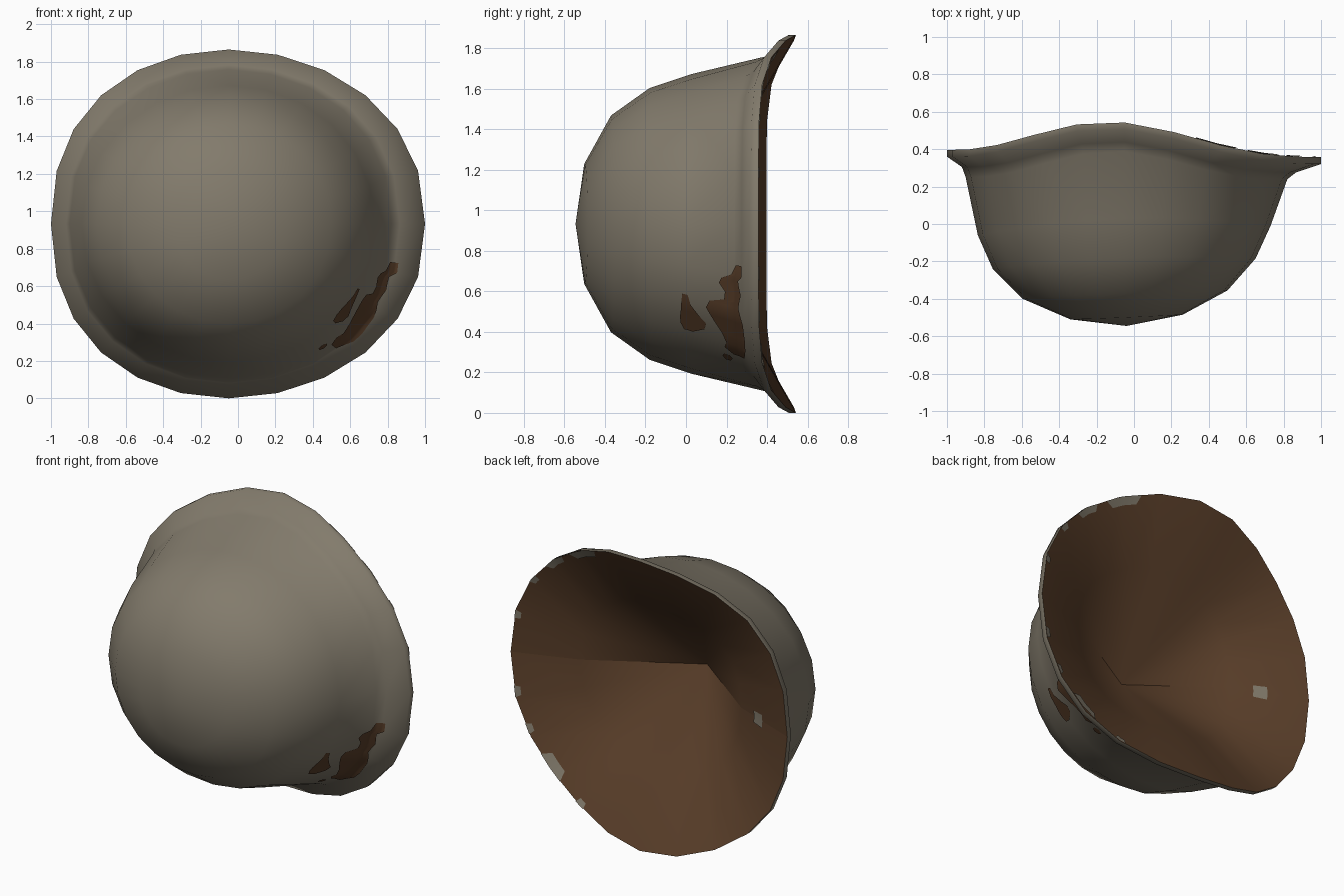
import bpy, math

if "Cube" in bpy.data.objects:
    bpy.data.objects.remove(bpy.data.objects["Cube"])

N = 24
ZC = 0.9325
TOPX = -0.05


def material(name, rgb):
    m = bpy.data.materials.new(name)
    m.diffuse_color = (*rgb, 1)
    m.use_nodes = True
    m.node_tree.nodes["Principled BSDF"].inputs["Base Color"].default_value = m.diffuse_color
    return m


GREY = material("weathered grey", (0.225, 0.198, 0.150))
BROWN = material("leather brown", (0.104, 0.050, 0.023))

# Shell rings: left x, left y, right x, right y, top y, half height, peak power
RINGS = [
    (-0.04, -0.545, -0.04, -0.545, -0.545, 0.0, 2),
    (-0.34, -0.51, 0.26, -0.485, -0.50, 0.30, 2),
    (-0.595, -0.40, 0.50, -0.355, -0.37, 0.535, 2),
    (-0.755, -0.24, 0.65, -0.185, -0.18, 0.67, 2),
    (-0.835, -0.06, 0.73, -0.01, 0.03, 0.74, 2),
    (-0.90, 0.25, 0.82, 0.24, 0.39, 0.825, 6),
    (-0.92, 0.305, 0.865, 0.275, 0.44, 0.85, 6),
    (-1.0, 0.36, 1.0, 0.32, 0.51, ZC, 6),
    (-1.0, 0.397, 1.0, 0.357, 0.545, ZC, 6),
]


def ring_point(i, t):
    xl, yl, xr, yr, yt, rz, p = RINGS[i]
    c, s = math.cos(t), math.sin(t)
    mx, my = (xl + xr) / 2, (yl + yr) / 2
    x = mx + (xr - xl) / 2 * c + (TOPX - mx) * s * s
    # the brim peaks lean slightly to the left
    lean = 0.07 if p == 6 else 0
    peak = abs(math.sin(math.acos(max(-1, min(1, c))) - lean)) ** p
    y = my + (yr - yl) / 2 * c + (yt - my) * peak
    z = ZC + rz * math.copysign(abs(s) ** (0.88 if i > 4 else 0.96), s)
    return (x, y, z)


def mix(a, b, f):
    return tuple(u + (v - u) * f for u, v in zip(a, b))


def facet_point(i, t):
    """Point on the straight-sided ring polygon."""
    k = t / (2 * math.pi) * N
    j = math.floor(k)
    return mix(ring_point(i, j * 2 * math.pi / N),
               ring_point(i, (j + 1) * 2 * math.pi / N), k - j)


def shell_point(s, deg):
    i = int(s)
    t = math.radians(deg)
    return mix(facet_point(i, t), facet_point(i + 1, t), s - i)


def make(name, verts, faces, mat, sharp_angle=60):
    me = bpy.data.meshes.new(name)
    me.from_pydata(verts, [], faces)
    me.materials.append(mat)
    ob = bpy.data.objects.new(name, me)
    bpy.context.collection.objects.link(ob)
    bpy.ops.object.select_all(action='DESELECT')
    ob.select_set(True)
    bpy.context.view_layer.objects.active = ob
    bpy.ops.object.shade_smooth_by_angle(angle=math.radians(sharp_angle))
    return ob


# Outer shell: crown, flared brim and the thin brim lip
verts = [ring_point(0, 0)]
faces = []
for i in range(1, len(RINGS)):
    verts += [ring_point(i, j * 2 * math.pi / N) for j in range(N)]
for j in range(N):
    k = (j + 1) % N
    faces.append((0, 1 + j, 1 + k))
    for i in range(len(RINGS) - 2):
        a, b = 1 + i * N, 1 + (i + 1) * N
        faces.append((a + j, b + j, b + k, a + k))
make("helmet_shell", verts, faces, GREY, 75)

# Inner liner: steep cone that flattens towards the brim, in two seamed halves
LINER_TIP = (-0.04, -0.16, ZC)


def liner_mid(t):
    c = math.cos(t)
    x, y, z = mix(LINER_TIP, facet_point(8, t), 0.575 + 0.045 * c)
    return (x, y + 0.07 - 0.015 * c, z)


def liner_point(f, deg):
    t = math.radians(deg)
    fm = 0.575 + 0.045 * math.cos(t)
    if f < fm:
        return mix(LINER_TIP, liner_mid(t), f / fm)
    return mix(liner_mid(t), facet_point(8, t), (f - fm) / (1 - fm))


H = N // 2 + 1
for name, start in (("liner_upper", 0), ("liner_lower", N // 2)):
    angles = [(start + j) * 2 * math.pi / N for j in range(H)]
    v = [LINER_TIP] + [liner_mid(t) for t in angles] + [ring_point(8, t) for t in angles]
    f = []
    for j in range(1, H):
        f += [(0, j + 1, j), (j, j + 1, H + j + 1, H + j)]
    make(name, v, f, BROWN)


# Worn brown patches: thin plates that follow the shell
def patch(name, rows):
    STEPS = 10
    v, f = [], []
    for deg, lo, hi in rows:
        for q in range(STEPS + 1):
            x, y, z = shell_point(lo + (hi - lo) * q / STEPS, deg)
            c, s = math.cos(math.radians(deg)), math.sin(math.radians(deg))
            v.append((x + 0.005 * c, y - 0.005, z + 0.005 * s))
    w = STEPS + 1
    for r in range(len(rows) - 1):
        for q in range(STEPS):
            a = r * w + q
            f.append((a, a + 1, a + w + 1, a + w))
    make(name, v, f, BROWN)


patch("worn_patch_large", [
    (-50, 4.9, 5.7), (-47, 4.74, 6.0), (-44, 4.8, 6.15), (-40, 4.72, 6.2),
    (-37, 4.62, 6.15), (-33, 4.5, 6.1), (-30, 4.42, 5.9), (-27, 4.5, 5.6),
    (-25, 4.8, 5.7), (-22, 4.82, 5.95), (-19, 4.7, 5.7), (-17, 4.75, 5.6),
    (-15, 4.95, 6.1), (-12, 5.3, 6.1)])
patch("worn_patch_small", [
    (-44, 3.9, 4.1), (-41, 3.82, 4.35), (-38, 3.82, 4.4), (-35, 3.85, 4.25),
    (-31, 3.88, 4.1), (-27, 3.92, 4.05)])
patch("worn_speck", [(-55, 4.7, 4.8), (-53, 4.65, 4.85), (-51.5, 4.7, 4.8)])

# Grey worn spots on the liner: angle range and inner/outer distance from tip
SPOTS = [(177, 183, 0.665, 0.75), (12, 15, 0.965, 1), (29, 33, 0.965, 1),
         (40, 50, 0.96, 1), (54, 68, 0.95, 1), (-15, -11, 0.965, 1),
         (-29, -25, 0.965, 1), (-49, -37, 0.94, 1), (-62, -58, 0.965, 1)]
for n, (d0, d1, f0, f1) in enumerate(SPOTS):
    # the inner corners taper in, so brim spots look worn away
    taper = (d1 - d0) * 0.15 if f1 == 1 else 0
    v = []
    for f, e in ((f0, taper), (f1, 0)):
        for deg in (d0 + e, (d0 + d1) / 2, d1 - e):
            x, y, z = liner_point(f, deg)
            v.append((x, y + 0.005, z))
    make(f"liner_spot_{n + 1}", v, [(0, 1, 4, 3), (1, 2, 5, 4)], GREY)
